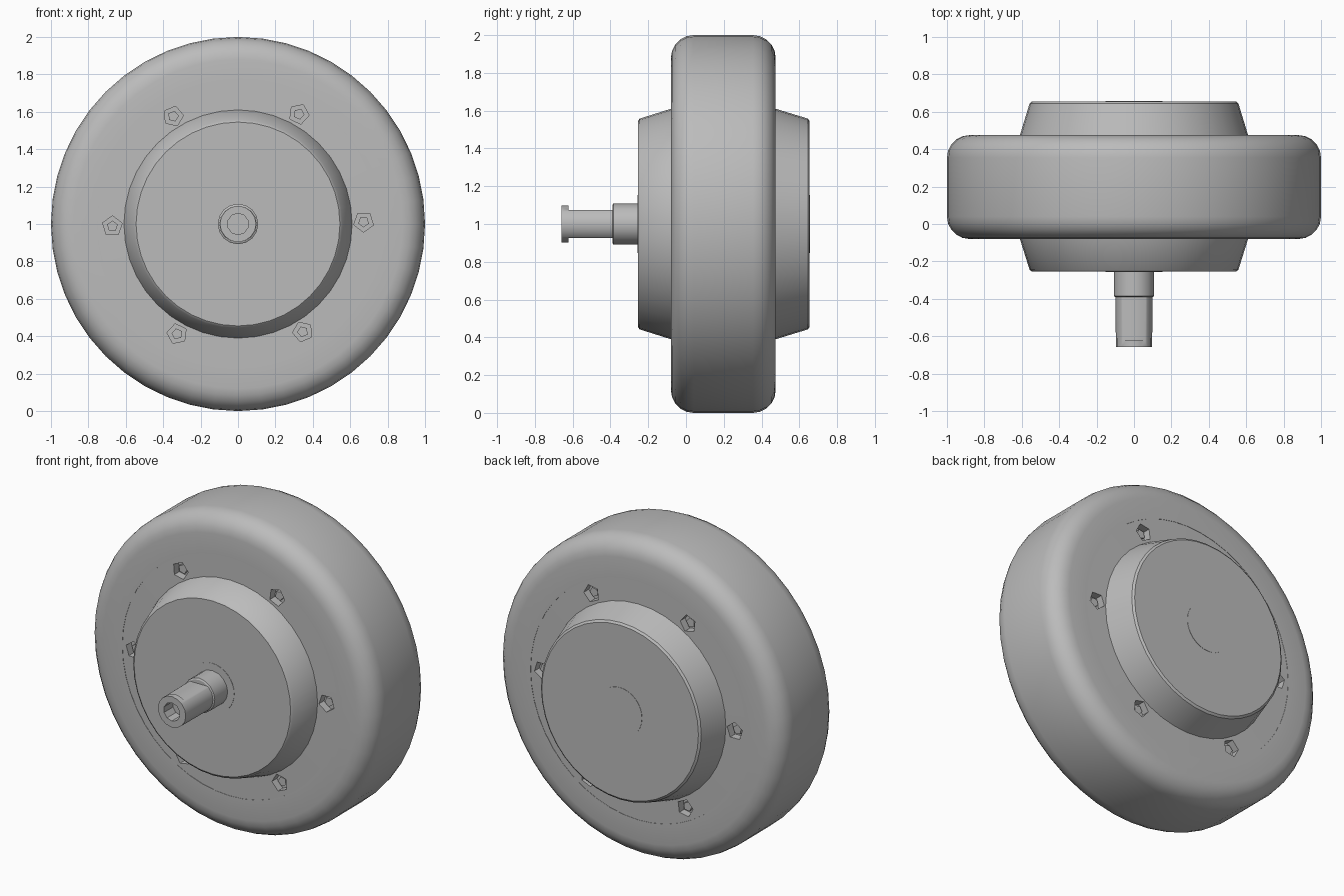
import bpy, bmesh, math
from mathutils import Matrix, Vector

if "Cube" in bpy.data.objects:
    bpy.data.objects.remove(bpy.data.objects["Cube"], do_unlink=True)

grey = bpy.data.materials.new("plain grey")
grey.use_nodes = True
colour = (0.5, 0.5, 0.5, 1)
grey.diffuse_color = colour
grey.node_tree.nodes["Principled BSDF"].inputs["Base Color"].default_value = colour

CENTRE = Vector((0, 0, 1))
FRONT, BACK = -0.08, 0.475          # side planes of the wheel
MIDDLE = (FRONT + BACK) / 2


def finish(bm, name, angle=35):
    bmesh.ops.recalc_face_normals(bm, faces=bm.faces)
    mesh = bpy.data.meshes.new(name)
    bm.to_mesh(mesh)
    bm.free()
    mesh.materials.append(grey)
    obj = bpy.data.objects.new(name, mesh)
    bpy.context.collection.objects.link(obj)
    smooth(obj, angle)
    return obj


def smooth(obj, angle):
    bpy.ops.object.select_all(action='DESELECT')
    obj.select_set(True)
    bpy.context.view_layer.objects.active = obj
    bpy.ops.object.shade_smooth_by_angle(angle=math.radians(angle))


def lathe(name, profile, steps, closed=False):
    """Spin (radius, y) points about the wheel axle."""
    bm = bmesh.new()
    verts = [bm.verts.new((r, y, 1)) for r, y in profile]
    pairs = list(zip(verts, verts[1:])) + ([(verts[-1], verts[0])] if closed else [])
    edges = [bm.edges.new(p) for p in pairs]
    bmesh.ops.spin(bm, geom=verts + edges, cent=CENTRE, axis=(0, 1, 0),
                   angle=math.tau, steps=steps)
    bmesh.ops.remove_doubles(bm, verts=bm.verts, dist=1e-4)
    return finish(bm, name)


def prism(bm, x, y, z, r1, r2, depth, sides, turn=0):
    """Add a prism along y; r1 is the front radius, r2 the back radius."""
    place = (Matrix.Translation((x, y, z)) @ Matrix.Rotation(turn, 4, 'Y')
             @ Matrix.Rotation(-math.pi / 2, 4, 'X'))
    bmesh.ops.create_cone(bm, cap_ends=True, segments=sides, radius1=r1,
                          radius2=r2, depth=depth, matrix=place)


def cut(obj, cutter, angle=35):
    """Subtract the cutter and apply the result."""
    cutter.hide_render = True
    mod = obj.modifiers.new("cut", 'BOOLEAN')
    mod.operation = 'DIFFERENCE'
    mod.solver = 'EXACT'
    mod.object = cutter
    bpy.ops.object.select_all(action='DESELECT')
    obj.select_set(True)
    bpy.context.view_layer.objects.active = obj
    bpy.ops.object.modifier_apply(modifier=mod.name)
    bpy.data.objects.remove(cutter, do_unlink=True)
    smooth(obj, angle)


# Tyre: flat sides, rounded shoulders and a flat tread
ROUND = 0.12
arc = [(1 - ROUND + ROUND * math.sin(a), FRONT + ROUND - ROUND * math.cos(a))
       for a in [math.radians(18 * i) for i in range(6)]]
half = [(0.75, FRONT)] + arc
lathe("tyre", half + [(r, 2 * MIDDLE - y) for r, y in reversed(half)], 48, closed=True)

# Hub: disc with a tapered drum on each side
front_half = [(0, -0.255), (0.545, -0.255), (0.558, -0.245), (0.61, FRONT), (0.752, FRONT + 0.002)]
back_half = [(0.752, BACK - 0.002), (0.61, BACK), (0.558, 0.645), (0.545, 0.655), (0, 0.655)]
hub = lathe("hub", front_half + back_half, 40)

# Bolt pockets on both sides, with a small bolt sunk in each
pockets, bolts = bmesh.new(), bmesh.new()
for i in range(6):
    a = math.radians(60 * i + 1)
    x, z = 0.672 * math.cos(a), 1 + 0.672 * math.sin(a)
    for side, inward in ((FRONT, 1), (BACK, -1)):
        prism(pockets, x, side + 0.01 * inward, z, 0.055, 0.055, 0.08, 5, a)
        prism(bolts, x, side + 0.04 * inward, z, 0.03, 0.03, 0.03, 5, a)
cut(hub, finish(pockets, "pocket_cutter"))
finish(bolts, "bolts")

# Bearing caps at the drum centres
for name, y in (("front_bearing_cap", -0.255), ("back_bearing_cap", 0.655)):
    bm = bmesh.new()
    prism(bm, 0, y, 1, 0.153, 0.153, 0.004, 32)
    finish(bm, name)

# Axle: shaft with flats above and below, and a hollow tip
axle = lathe("axle", [(0, -0.658), (0.097, -0.658), (0.099, -0.39),
                      (0.108, -0.385), (0.108, -0.24), (0, -0.24)], 16)
flats = bmesh.new()
for side in (-1, 1):
    bmesh.ops.create_cube(flats, size=1, matrix=Matrix.Translation((0, -0.506, 1 + side * 0.175))
                          @ Matrix.Diagonal((0.5, 0.232, 0.2, 1)))
cut(axle, finish(flats, "flat_cutter"))
bore = bmesh.new()
prism(bore, 0, -0.65, 1, 0.057, 0.057, 0.16, 10)
cut(axle, finish(bore, "bore_cutter"))
